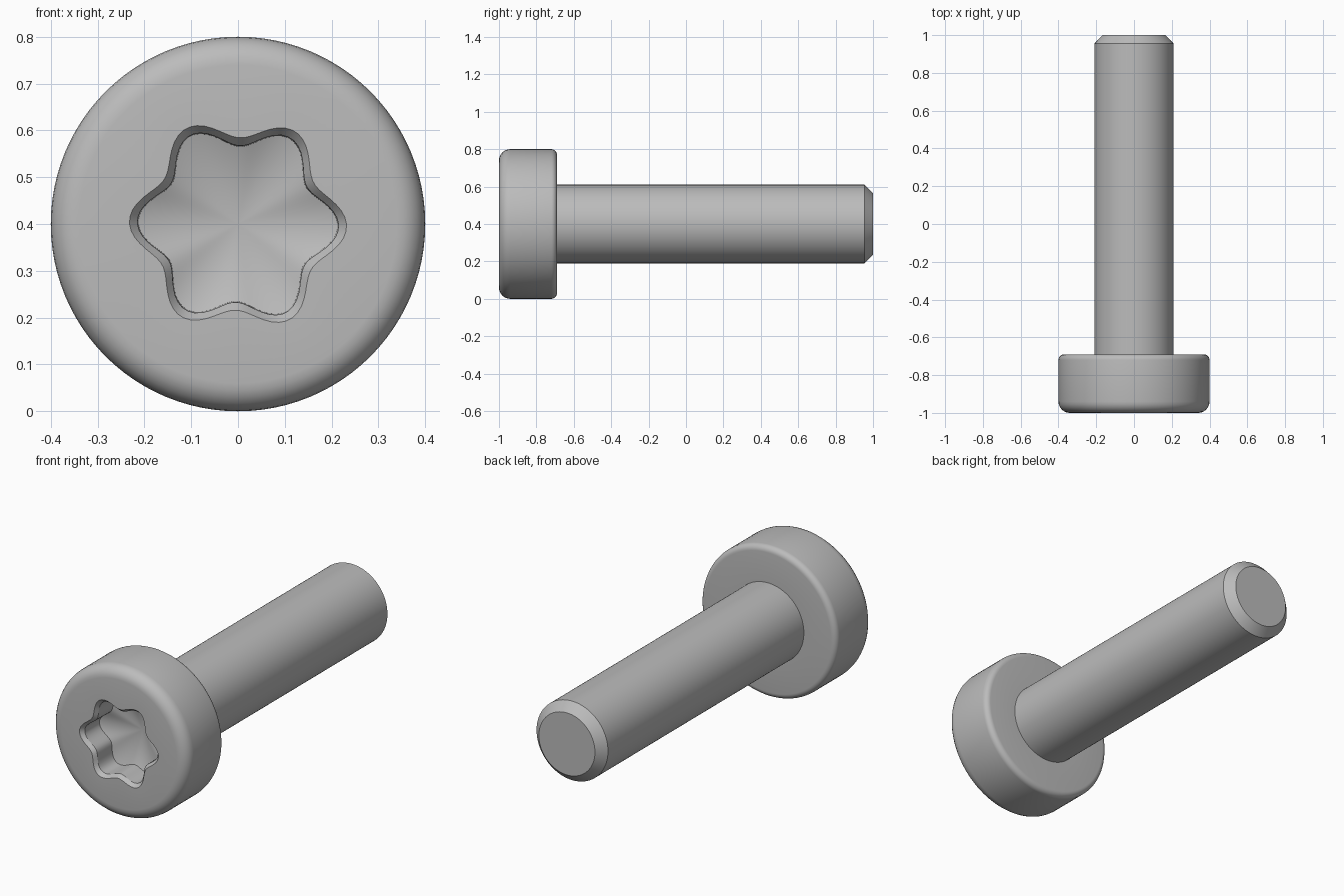
import bpy, bmesh, math
from mathutils import Vector

cube = bpy.data.objects.get("Cube")
if cube:
    bpy.data.objects.remove(cube, do_unlink=True)

SEGMENTS = 96
AXIS_Z = 0.4

steel = bpy.data.materials.new("grey steel")
steel.use_nodes = True
GREY = (0.5, 0.5, 0.5, 1)
steel.diffuse_color = GREY
steel.node_tree.nodes["Principled BSDF"].inputs["Base Color"].default_value = GREY


def circle(radius):
    return lambda angle: radius


def star(mean, wave=0.024):
    """Six rounded lobes, turned very slightly clockwise."""
    return lambda angle: mean + wave * math.cos(6 * (angle + math.radians(1.5)))


def fillet(radius, y, size, start, steps=6):
    """Quarter-round profile on the rim of a disc."""
    points = []
    for i in range(steps + 1):
        a = math.radians(start + 90 * i / steps)
        points.append((circle(radius + size * math.cos(a)), y + size * math.sin(a)))
    return points


def loft(name, sections, start_tip=None, end_cap=False):
    """Skin a run of cross-sections placed along the y axis."""
    bm = bmesh.new()
    rings = []
    for shape, y in sections:
        ring = []
        for i in range(SEGMENTS):
            a = math.tau * i / SEGMENTS
            r = shape(a)
            ring.append(bm.verts.new(Vector((r * math.cos(a), y, AXIS_Z + r * math.sin(a)))))
        rings.append(ring)
    for first, second in zip(rings, rings[1:]):
        for i in range(SEGMENTS):
            j = (i + 1) % SEGMENTS
            bm.faces.new((first[i], first[j], second[j], second[i]))
    if start_tip is not None:
        tip = bm.verts.new((0, start_tip, AXIS_Z))
        for i in range(SEGMENTS):
            bm.faces.new((rings[0][(i + 1) % SEGMENTS], rings[0][i], tip))
    if end_cap:
        bm.faces.new(rings[-1])
    bmesh.ops.recalc_face_normals(bm, faces=bm.faces)
    mesh = bpy.data.meshes.new(name)
    bm.to_mesh(mesh)
    bm.free()
    mesh.materials.append(steel)
    obj = bpy.data.objects.new(name, mesh)
    bpy.context.collection.objects.link(obj)
    bpy.ops.object.select_all(action="DESELECT")
    obj.select_set(True)
    bpy.context.view_layer.objects.active = obj
    bpy.ops.object.shade_smooth_by_angle(angle=math.radians(30))
    return obj


# Whole screw: socket floor and wall, socket chamfer, rounded head, shank, tip
sections = [
    (star(0.189), -0.86),
    (star(0.191), -0.98),
    (star(0.208), -1.0),
]
sections += fillet(0.34, -0.94, 0.06, -90)
sections += fillet(0.37, -0.72, 0.03, 0)
sections += [
    (circle(0.21), -0.69),
    (circle(0.21), 0.955),
    (circle(0.165), 1.0),
]
loft("screw", sections, start_tip=-0.8, end_cap=True)
